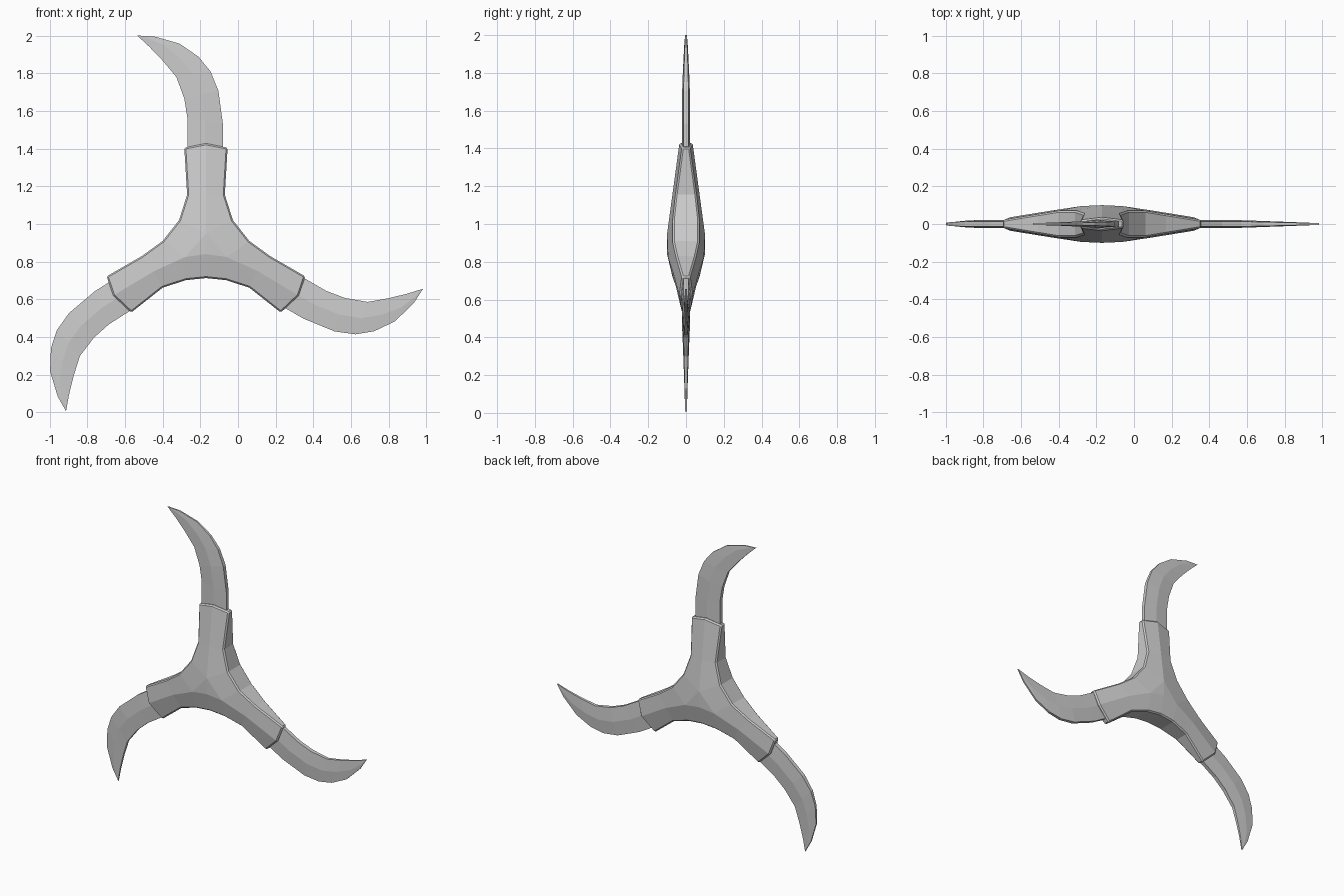
import bpy, bmesh, math
from mathutils import Vector, Matrix

if "Cube" in bpy.data.objects:
    bpy.data.objects.remove(bpy.data.objects["Cube"])

CX, CZ = -0.17, 0.887   # hub centre in the front plane


def finish(bm, name):
    bmesh.ops.remove_doubles(bm, verts=bm.verts, dist=1e-4)
    bmesh.ops.recalc_face_normals(bm, faces=bm.faces)
    me = bpy.data.meshes.new(name)
    bm.to_mesh(me)
    bm.free()
    ob = bpy.data.objects.new(name, me)
    bpy.context.collection.objects.link(ob)
    return ob


def face(bm, pts):
    bm.faces.new([bm.verts.new(p) for p in pts])


# Three-armed hub: right half of the front, as (x, z, half thickness)
upper = [(.115, 1.405, .021), (.1, 1.155, .055), (.143, 1.02, .07),
         (.23, .91, .07), (.34, .83, .052), (.527, .722, .021)]
lower = [(0, .713, .07), (.107, .702, .066), (.23, .662, .052), (.397, .53, .021)]
top_end, top_mid, top_low = (0, 1.428, .035), (0, 1.155, .072), (0, .95, .1)
middle, arm_in, arm_mid, arm_end = (0, .84, .1), (.11, .825, .095), (.275, .75, .07), (.492, .62, .035)
upper_ridge = [top_end, top_mid, top_low, arm_in, arm_mid, arm_end]
lower_ridge = [middle, arm_in, arm_mid, arm_end]

bm = bmesh.new()
for sx in (1, -1):
    def at(p, sy):
        return (CX + sx * p[0], sy * p[2], p[1])
    # sloped front and back
    for sy in (1, -1):
        for rim, ridge in ((upper, upper_ridge), (lower, lower_ridge)):
            for i in range(len(rim) - 1):
                face(bm, [at(p, sy) for p in (rim[i], rim[i + 1], ridge[i + 1], ridge[i])])
        face(bm, [at(p, sy) for p in (top_low, arm_in, middle)])
    # edge walls and arm ends
    loop = [top_end] + upper + [arm_end] + lower[::-1]
    for a, b in zip(loop, loop[1:]):
        face(bm, [at(a, 1), at(b, 1), at(b, -1), at(a, -1)])
hub = finish(bm, "hub")
bev = hub.modifiers.new("edge_chamfer", 'BEVEL')
bev.width = 0.008
bev.segments = 1
bev.limit_method = 'ANGLE'
bev.angle_limit = math.radians(45)

# Curved blade: inner and outer edge of the upper one, in the front plane
inner = [(-.268, 1.37), (-.268, 1.56), (-.285, 1.665), (-.327, 1.78),
         (-.40, 1.867), (-.47, 1.94), (-.535, 1.998)]
outer = [(-.08, 1.37), (-.08, 1.53), (-.104, 1.707), (-.146, 1.81),
         (-.21, 1.888), (-.31, 1.957), (-.444, 1.995)]
tip = (-.535, 2.0)


def blade(name, angle, dx, dz):
    bm = bmesh.new()
    rings = []
    n = len(inner)
    for i, (a, b) in enumerate(zip(inner, outer)):
        if i == n - 1:
            a, b = tip, tip
        k = 1 - 0.75 * max(0, i - 2) / (n - 3)
        mid = ((a[0] + b[0]) / 2, (a[1] + b[1]) / 2)
        e, r = .013 * k, .021 * k
        if i == n - 1:
            e = r = .004
        rings.append([Vector(v) for v in (
            (a[0], -e, a[1]), (mid[0], -r, mid[1]), (b[0], -e, b[1]),
            (b[0], e, b[1]), (mid[0], r, mid[1]), (a[0], e, a[1]))])
    # extra section just before the tip keeps the outer curve full
    near = [v.lerp(w, .55) for v, w in zip(rings[-2], rings[-1])]
    for j in (2, 3):
        near[j].x, near[j].z = outer[-1]
    for j in (1, 4):
        near[j].x = (near[0].x + near[2].x) / 2
        near[j].z = (near[0].z + near[2].z) / 2
    rings.insert(-1, near)
    # the last section collapses to a thin point
    grid = [[bm.verts.new(v) for v in ring] for ring in rings]
    for p, q in zip(grid, grid[1:]):
        for j in range(6):
            bm.faces.new((p[j], p[(j + 1) % 6], q[(j + 1) % 6], q[j]))
    bm.faces.new(grid[0])
    bmesh.ops.remove_doubles(bm, verts=bm.verts, dist=1e-4)
    bmesh.ops.dissolve_degenerate(bm, edges=bm.edges, dist=1e-4)
    c = Vector((CX, 0, CZ))
    m = (Matrix.Translation(c + Vector((dx, 0, dz)))
         @ Matrix.Rotation(math.radians(angle), 4, 'Y') @ Matrix.Translation(-c))
    bmesh.ops.transform(bm, matrix=m, verts=bm.verts)
    return finish(bm, name)


blade("upper_blade", 0, 0, 0)
blade("right_blade", 120, .006, .01)
blade("left_blade", -122.5, 0, .025)
